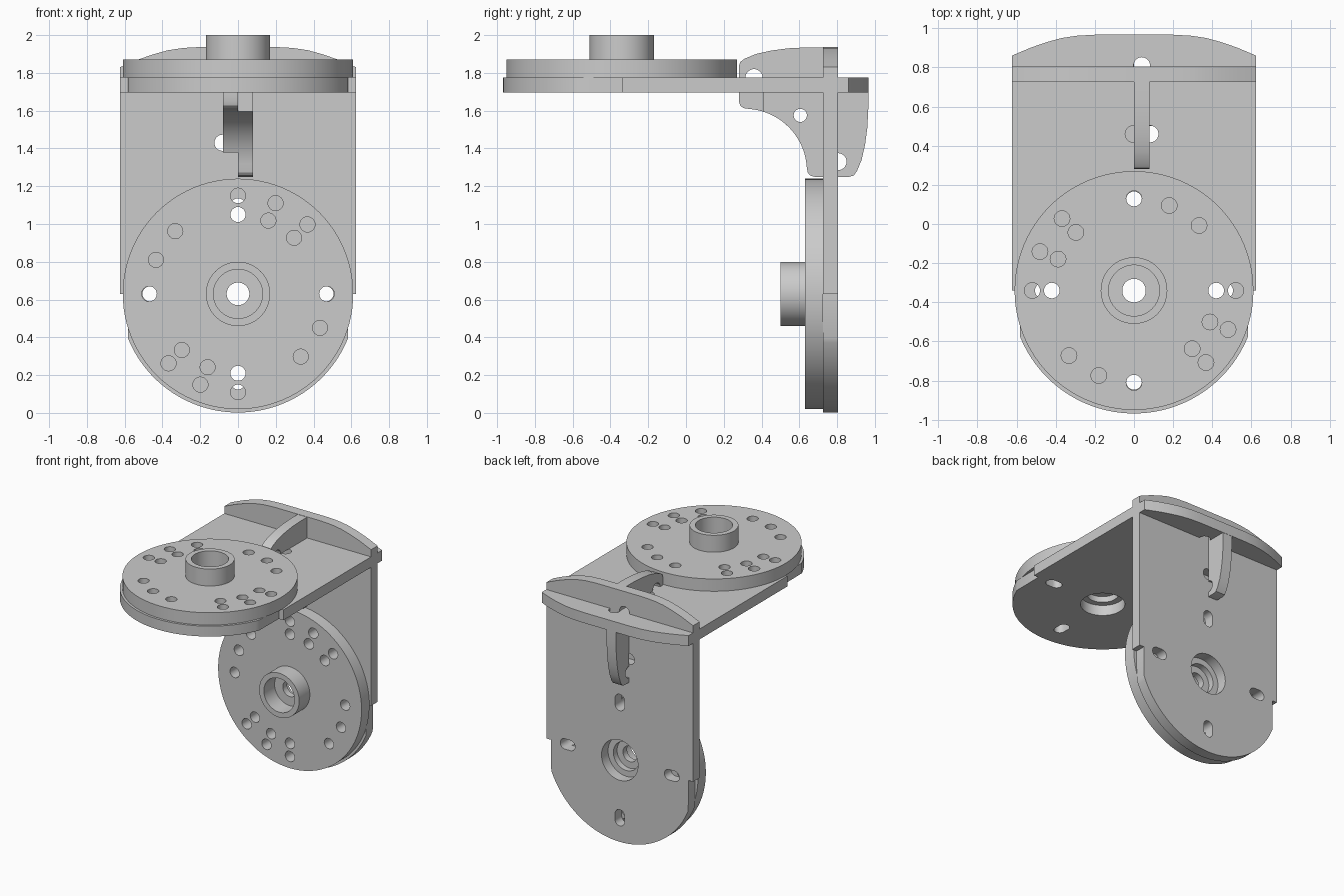
import bpy, bmesh
from math import sin, cos, pi, radians
from mathutils import Matrix, Vector

if "Cube" in bpy.data.objects:
    bpy.data.objects.remove(bpy.data.objects["Cube"])

# Local (u, v, w) -> world (y, z, x), used for ribs drawn in side view
SIDE = Matrix(((0, 0, 1, 0), (1, 0, 0, 0), (0, 1, 0, 0), (0, 0, 0, 1)))
# Half turn about the corner diagonal: horizontal arm -> vertical arm
FLIP = Matrix(((-1, 0, 0, 0), (0, 0, 1, -.97), (0, 1, 0, .97), (0, 0, 0, 1)))
CY = -.34           # disc centre on the horizontal arm
Z0, Z1 = 1.695, 1.775   # horizontal plate thickness


def arc(cx, cy, r, a0, a1, n):
    return [(cx + r * cos(radians(a0 + (a1 - a0) * i / n)),
             cy + r * sin(radians(a0 + (a1 - a0) * i / n))) for i in range(n + 1)]


def circle(cx, cy, r, n=32):
    return arc(cx, cy, r, 0, 360, n)[:-1]


def slot(p, q, r):
    p, q = Vector(p), Vector(q)
    a = math_angle(q - p)
    return arc(*q, r, a - 90, a + 90, 12) + arc(*p, r, a + 90, a + 270, 12)


def math_angle(d):
    from math import atan2, degrees
    return degrees(atan2(d.y, d.x))


def prism(name, outlines, lo, hi, matrix=Matrix()):
    bm = bmesh.new()
    for pts in outlines:
        f = bm.faces.new([bm.verts.new((x, y, lo)) for x, y in pts])
        top = bmesh.ops.extrude_face_region(bm, geom=[f])["geom"]
        bmesh.ops.translate(bm, vec=(0, 0, hi - lo),
                            verts=[v for v in top if isinstance(v, bmesh.types.BMVert)])
    bmesh.ops.recalc_face_normals(bm, faces=bm.faces)
    return finish(name, bm, matrix)


def finish(name, bm, matrix=Matrix()):
    bm.transform(matrix)
    me = bpy.data.meshes.new(name)
    bm.to_mesh(me)
    bm.free()
    ob = bpy.data.objects.new(name, me)
    bpy.context.collection.objects.link(ob)
    return ob


def cut(ob, cutter):
    m = ob.modifiers.new("holes", 'BOOLEAN')
    m.operation, m.solver, m.object = 'DIFFERENCE', 'EXACT', cutter
    bpy.context.view_layer.objects.active = ob
    bpy.ops.object.modifier_apply(modifier=m.name)
    bpy.data.objects.remove(cutter)


# Arm plate: round nose, side steps, bowed rear edge
nose = [p for p in arc(0, CY, .628, -90, -22, 28)]
right = nose + [(.585, CY), (.624, CY), (.624, .86), (.53, .90), (.45, .928),
                (.37, .95), (.29, .962), (.2, .967)]
right = [(min(x, .585), y) if y < CY - .01 else (x, y) for x, y in right]
left = [(-x, y) for x, y in reversed(right)][:-1]
plate = prism("horizontal_plate", [right + left], Z0, Z1)
holes = [circle(0, CY, .155, 48), slot((-.002, .46), (.082, .46), .043),
         circle(.04, .81, .042)]
for a in range(0, 360, 90):
    d = Vector((cos(radians(a)), sin(radians(a))))
    c = Vector((0, CY))
    holes.append(slot(c + d * .42, c + d * .466, .04))
cut(plate, prism("plate_cutter", holes, Z0 - .1, Z1 + .1))

# Outer rib above the plate
rib = prism("upper_rib", [[(.28, Z1), (.28, 1.835), (.287, 1.858), (.31, 1.875), (.37, 1.9),
                           (.45, 1.918), (.54, 1.93), (.64, 1.935), (.726, 1.935),
                           (.726, Z1)]], 0, .08, SIDE)
cut(rib, prism("rib_cutter", [circle(.36, Z1, .045)], -.1, .2, SIDE))

# Inner gusset half in the corner
gusset = prism("inner_gusset_left", [[(.28, Z0), (.28, 1.65), (.287, 1.627), (.303, 1.614)]
                                     + arc(.31, 1.28, .33, 86, 17.6, 24)
                                     + [(.726, 1.38), (.726, Z0)]], -.08, 0, SIDE)
cut(gusset, prism("gusset_cutter", [circle(.605, 1.575, .035)], -.2, .1, SIDE))

# Vertical arm repeats the horizontal one
for src, name in ((plate, "vertical_plate"), (rib, "rear_rib"), (gusset, "inner_gusset_right")):
    ob = src.copy()
    ob.data = src.data.copy()
    ob.name = name
    ob.data.transform(FLIP)
    bpy.context.collection.objects.link(ob)


# Horn disc with hub, stepped bore and bolt holes
def disc(name, matrix, turn):
    prof = [(.11, 0), (.61, 0), (.61, .095), (.17, .095), (.17, .225), (.13, .225),
            (.13, .095), (.06, .095), (.06, .045), (.11, .045)]
    bm = bmesh.new()
    n = 96
    rings = [[bm.verts.new((r * cos(2 * pi * i / n), r * sin(2 * pi * i / n), h))
              for r, h in prof] for i in range(n)]
    for i in range(n):
        a, b = rings[i], rings[(i + 1) % n]
        for j in range(len(prof)):
            k = (j + 1) % len(prof)
            bm.faces.new((a[j], b[j], b[k], a[k]))
    bmesh.ops.recalc_face_normals(bm, faces=bm.faces)
    ob = finish(name, bm)
    bolts = []
    for half in (0, 180):
        for a, r in [(a, r) for a in (45, 67.5, 90) for r in (.42, .52)] + \
                    [(a, .47) for a in (0, -22.5, -45)]:
            t = radians(a + half + turn)
            bolts.append(circle(r * cos(t), r * sin(t), .04, 24))
    cut(ob, prism("bolt_cutter", bolts, -.1, .16))
    ob.data.transform(matrix)


disc("top_disc", Matrix.Translation((0, CY, Z1)), 90)
disc("front_disc", Matrix.Translation((0, .725, .63)) @ Matrix.Rotation(pi / 2, 4, 'X'), 0)

# Smooth curved walls, keep edges crisp
for ob in bpy.context.scene.objects:
    ob.select_set(True)
bpy.context.view_layer.objects.active = plate
bpy.ops.object.shade_smooth_by_angle(angle=radians(30))
